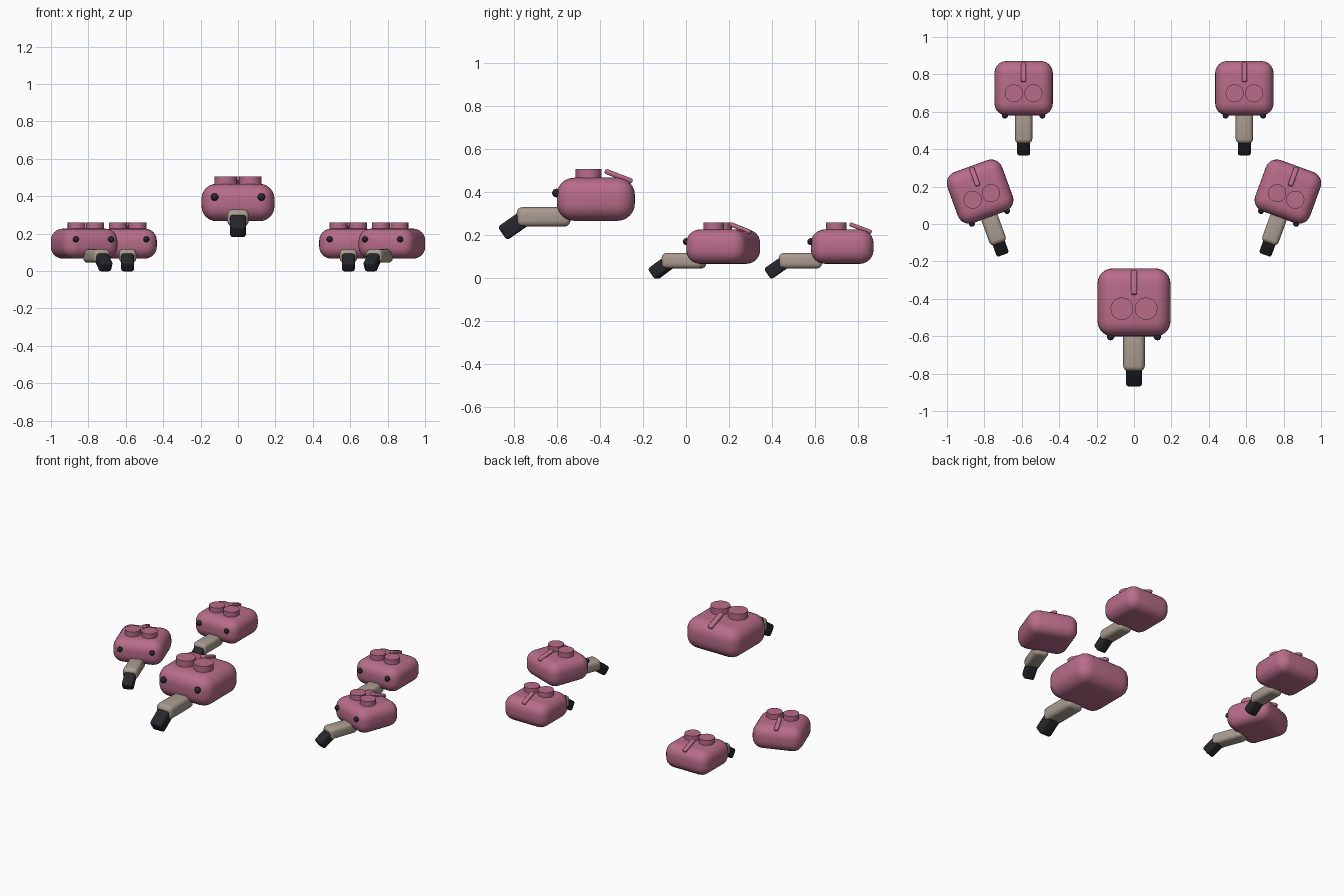
import bpy, bmesh
from math import radians
from mathutils import Matrix, Vector

if "Cube" in bpy.data.objects:
    bpy.data.objects.remove(bpy.data.objects["Cube"])


def material(name, rgb):
    m = bpy.data.materials.new(name)
    m.diffuse_color = (*rgb, 1)
    m.use_nodes = True
    m.node_tree.nodes["Principled BSDF"].inputs["Base Color"].default_value = m.diffuse_color
    return m


PINK = material("pink", (0.48, 0.15, 0.25))
BEIGE = material("beige", (0.40, 0.33, 0.28))
BLACK = material("black", (0.02, 0.02, 0.025))


def to_mesh(bm, name, mat):
    me = bpy.data.meshes.new(name)
    bm.to_mesh(me)
    bm.free()
    me.materials.append(mat)
    for p in me.polygons:
        p.use_smooth = True
    me.set_sharp_from_angle(angle=radians(40))
    return me


def rounded_box(name, size, radius, mat, segments=4):
    bm = bmesh.new()
    bmesh.ops.create_cube(bm, size=1)
    bmesh.ops.scale(bm, vec=Vector(size), verts=bm.verts)
    bmesh.ops.bevel(bm, geom=bm.edges[:], offset=radius, segments=segments,
                    profile=0.5, affect='EDGES')
    return to_mesh(bm, name, mat)


def cylinder(name, radius, depth, mat):
    bm = bmesh.new()
    bmesh.ops.create_cone(bm, cap_ends=True, segments=32, radius1=radius,
                          radius2=radius, depth=depth)
    return to_mesh(bm, name, mat)


def ball(name, radius, mat):
    bm = bmesh.new()
    bmesh.ops.create_uvsphere(bm, u_segments=20, v_segments=12, radius=radius)
    return to_mesh(bm, name, mat)


# Shared part meshes, at the size of the large front unit
body = rounded_box("body", (0.39, 0.363, 0.2), 0.08, PINK, 6)
arm = rounded_box("arm", (0.115, 0.25, 0.09), 0.028, BEIGE)
tip = rounded_box("tip", (0.086, 0.15, 0.076), 0.016, BLACK)
bar = rounded_box("bar", (0.034, 0.137, 0.024), 0.009, PINK, 3)
cap = cylinder("cap", 0.06, 0.08, PINK)
eye = ball("eye", 0.02, BLACK)

# (part, position from body centre, tilt about x in degrees)
parts = [
    ("body", body, (0, 0, 0), 0),
    ("arm", arm, (0, -0.243, -0.082), 0),
    ("tip", tip, (0, -0.373, -0.117), 35),
    ("back_bar", bar, (0, 0.106, 0.107), -21),
]
for side, s in (("left", -1), ("right", 1)):
    parts.append((side + "_cap", cap, (s * 0.065, -0.034, 0.1), 0))
    parts.append((side + "_eye", eye, (s * 0.125, -0.183, 0.029), 0))

# One large unit in front, two mirrored pairs of small ones behind
units = [("lead", (0, -0.419, 0.366), 0, 1.0)]
for side, s in (("left", -1), ("right", 1)):
    units.append((side + "_middle", (s * 0.823, 0.173, 0.146), -s * 20, 0.8))
    units.append((side + "_rear", (s * 0.59, 0.726, 0.146), 0, 0.8))

for unit, pos, turn, size in units:
    base = (Matrix.Translation(pos) @ Matrix.Rotation(radians(turn), 4, 'Z')
            @ Matrix.Scale(size, 4))
    for name, mesh, offset, tilt in parts:
        ob = bpy.data.objects.new(unit + "_" + name, mesh)
        bpy.context.collection.objects.link(ob)
        ob.matrix_world = (base @ Matrix.Translation(offset)
                           @ Matrix.Rotation(radians(tilt), 4, 'X'))
